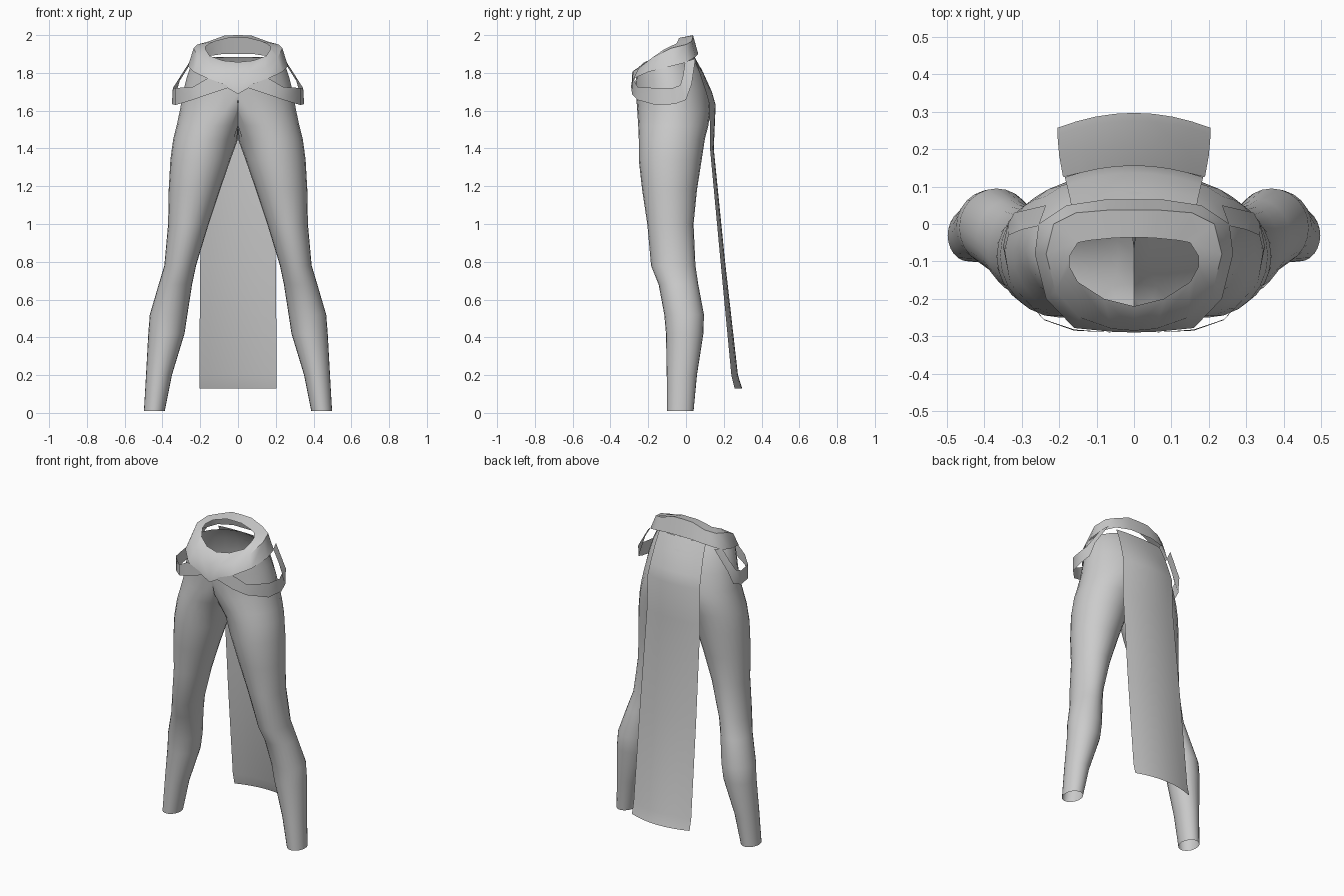
import bpy, math

grey = bpy.data.materials.new("plain grey")
grey.diffuse_color = (0.6, 0.6, 0.6, 1)


def loft(name, rows, closed=False, angle=50):
    """Skin equal-length rows of points (right half) and mirror across x."""
    n = len(rows[0])
    verts = [p for row in rows for p in row]
    faces = []
    for r in range(len(rows) - 1):
        for i in range(n if closed else n - 1):
            j = (i + 1) % n
            f = (r * n + i, r * n + j, (r + 1) * n + j, (r + 1) * n + i)
            # skip hidden walls lying on the centre plane
            if any(abs(verts[k][0]) > 1e-4 for k in f):
                faces.append(f)
    mesh = bpy.data.meshes.new(name)
    mesh.from_pydata(verts, [], faces)
    mesh.materials.append(grey)
    obj = bpy.data.objects.new(name, mesh)
    bpy.context.collection.objects.link(obj)
    mod = obj.modifiers.new("mirror", 'MIRROR')
    mod.use_clip = True
    mod.merge_threshold = 0.0005
    bpy.ops.object.select_all(action='DESELECT')
    obj.select_set(True)
    bpy.context.view_layer.objects.active = obj
    bpy.ops.object.modifier_apply(modifier="mirror")
    bpy.ops.object.shade_smooth_by_angle(angle=math.radians(angle))
    return obj


# Leggings: z, inner x, outer x, front y, back y, forward tilt
sections = [
    (0.01, 0.388, 0.498, -0.10, 0.04, 0),
    (0.20, 0.350, 0.487, -0.102, 0.058, 0),
    (0.42, 0.283, 0.475, -0.106, 0.092, 0),
    (0.52, 0.268, 0.467, -0.115, 0.095, 0),
    (0.68, 0.243, 0.420, -0.145, 0.065, 0),
    (0.78, 0.222, 0.390, -0.185, 0.05, 0),
    (1.00, 0.155, 0.370, -0.205, 0.04, 0),
    (1.18, 0.095, 0.367, -0.232, 0.058, 0),
    (1.34, 0.040, 0.358, -0.25, 0.083, 0),
    (1.45, 0.000, 0.343, -0.25, 0.10, 0),
    (1.52, -0.06, 0.325, -0.253, 0.118, 0),
    (1.60, -0.17, 0.308, -0.258, 0.13, 0),
    (1.70, -0.29, 0.290, -0.265, 0.12, 0.05),
    (1.78, -0.27, 0.270, -0.268, 0.085, 0.2),
    (1.84, -0.25, 0.250, -0.262, 0.04, 0.3),
]
N = 24
rows = []
for z, xi, xo, yf, yb, tilt in sections:
    cx, rx, cy, ry = (xi + xo) / 2, (xo - xi) / 2, (yf + yb) / 2, (yb - yf) / 2
    ring = []
    for i in range(N):
        a = 2 * math.pi * i / N
        y = cy + ry * math.sin(a)
        x = max(0.0, cx + rx * math.cos(a))
        ring.append((0.0 if x < 1e-5 else x, y, z + tilt * (y - cy)))
    rows.append(ring)
loft("leggings", rows, closed=True, angle=70)

# Waist belt: lower edge, shoulder and opening, front to back
belt = [
    [(0, -.29, 1.688), (.06, -.288, 1.722), (.16, -.278, 1.77), (.235, -.2, 1.805),
     (.265, -.08, 1.835), (.255, 0, 1.855), (.18, .05, 1.885), (.08, .065, 1.9), (0, .065, 1.9)],
    [(0, -.285, 1.80), (.06, -.28, 1.81), (.145, -.25, 1.825), (.21, -.18, 1.88),
     (.235, -.08, 1.93), (.215, 0, 1.95), (.155, .03, 1.967), (.07, .037, 1.998), (0, .037, 2.0)],
    [(0, -.22, 1.857), (.08, -.2, 1.865), (.15, -.155, 1.89), (.172, -.115, 1.925),
     (.172, -.085, 1.94), (.15, -.05, 1.955), (.12, -.044, 1.967), (.05, -.037, 1.985), (0, -.036, 1.985)],
]
loft("waist_belt", belt)

# Hip straps looping from the belt front to the belt back
strap = [
    [(.055, -.29, 1.72), (.16, -.285, 1.685), (.24, -.257, 1.657), (.33, -.16, 1.63),
     (.35, -.06, 1.635), (.337, 0, 1.657), (.32, .03, 1.74), (.235, .05, 1.875)],
    [(.06, -.29, 1.735), (.16, -.282, 1.772), (.24, -.255, 1.725), (.33, -.16, 1.72),
     (.345, -.07, 1.72), (.335, -.03, 1.735), (.30, -.015, 1.79), (.255, -.005, 1.86)],
]
loft("hip_straps", strap)

# Back cloth: z, half width, centre y, edge y
cloth = [
    (0.13, 0.205, 0.297, 0.257), (0.20, 0.205, 0.275, 0.24),
    (0.80, 0.200, 0.207, 0.183), (1.40, 0.190, 0.147, 0.127),
    (1.63, 0.185, 0.157, 0.125), (1.70, 0.180, 0.137, 0.105),
    (1.80, 0.172, 0.092, 0.072), (1.885, 0.165, 0.045, 0.035),
]
loft("back_cloth", [[(w * t, yc + (ye - yc) * t * t, z) for t in (1, .75, .5, .25, 0)]
                    for z, w, yc, ye in cloth])
